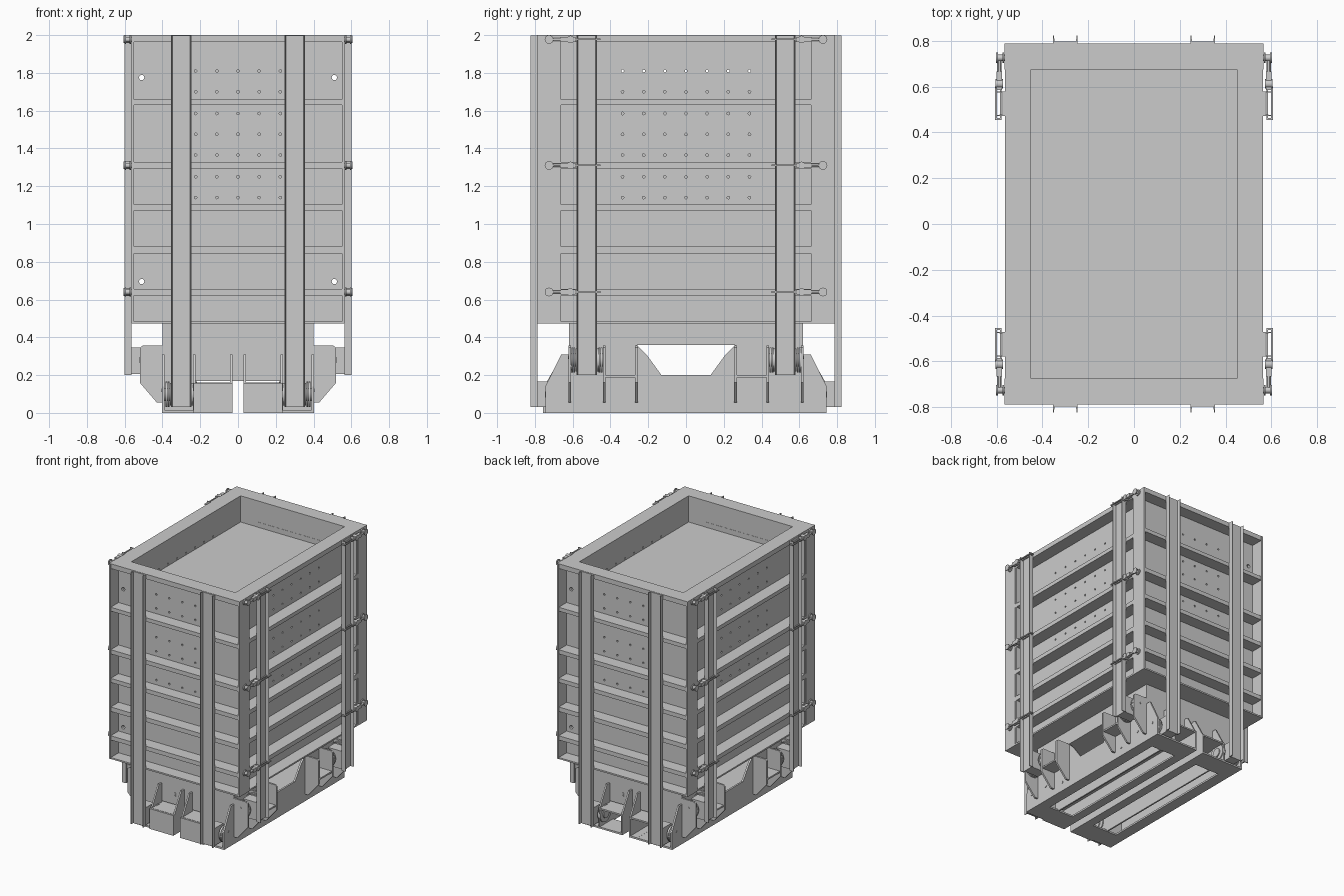
import bpy, bmesh
from math import pi
from mathutils import Matrix, Vector

if "Cube" in bpy.data.objects:
    bpy.data.objects.remove(bpy.data.objects["Cube"])

# ---------- helpers ----------
def prism(bm, pts, axis, a, b):
    """Extrude a 2D profile along an axis from a to b."""
    def put(p, t):
        return {'x': (t, p[0], p[1]), 'y': (p[0], t, p[1]), 'z': (p[0], p[1], t)}[axis]
    lo = [bm.verts.new(put(p, a)) for p in pts]
    hi = [bm.verts.new(put(p, b)) for p in pts]
    n = len(pts)
    bm.faces.new(lo)
    bm.faces.new(hi[::-1])
    for i in range(n):
        j = (i + 1) % n
        bm.faces.new((lo[i], hi[i], hi[j], lo[j]))

def box(bm, x0, x1, y0, y1, z0, z1):
    prism(bm, [(x0, y0), (x1, y0), (x1, y1), (x0, y1)], 'z', z0, z1)

def cyl(bm, axis, c, r, length, seg=20):
    rot = {'x': Matrix.Rotation(pi / 2, 4, 'Y'), 'y': Matrix.Rotation(pi / 2, 4, 'X'),
           'z': Matrix.Identity(4)}[axis]
    bmesh.ops.create_cone(bm, cap_ends=True, segments=seg, radius1=r, radius2=r,
                          depth=length, matrix=Matrix.Translation(Vector(c)) @ rot)

def finish(name, bm, mirror='', cutter=None, smooth=False):
    bmesh.ops.recalc_face_normals(bm, faces=bm.faces)
    me = bpy.data.meshes.new(name)
    bm.to_mesh(me)
    bm.free()
    ob = bpy.data.objects.new(name, me)
    bpy.context.collection.objects.link(ob)
    if cutter:
        m = ob.modifiers.new('holes', 'BOOLEAN')
        m.object, m.operation, m.solver = cutter, 'DIFFERENCE', 'EXACT'
        cut = bpy.data.meshes.new_from_object(
            ob.evaluated_get(bpy.context.evaluated_depsgraph_get()))
        ob.modifiers.clear()
        ob.data = cut
    if mirror:
        m = ob.modifiers.new('mirror', 'MIRROR')
        m.use_axis = ('x' in mirror, 'y' in mirror, False)
        m.use_mirror_merge = False
    if smooth:
        bpy.context.view_layer.objects.active = ob
        ob.select_set(True)
        bpy.ops.object.shade_smooth_by_angle()
        ob.select_set(False)
    return ob

# ---------- hole cutters ----------
ROWS = (1.81, 1.70, 1.585, 1.475, 1.365, 1.25, 1.14)
bolts = [(sx * 0.51, z) for sx in (-1, 1) for z in (1.775, 0.695)]
bm = bmesh.new()
for z in ROWS:
    for i in range(-2, 3):
        cyl(bm, 'y', (i * 0.112, -0.68, z), 0.007, 0.1, 10)
for x, z in bolts:
    cyl(bm, 'y', (x, -0.68, z), 0.014, 0.1, 16)
front_cut = finish('front_hole_cutter', bm)
bm = bmesh.new()
for z in ROWS:
    for i in range(-3, 4):
        cyl(bm, 'x', (0.46, i * 0.112, z), 0.007, 0.1, 10)
side_cut = finish('side_hole_cutter', bm)
for c in (front_cut, side_cut):
    c.hide_render = True

# ---------- mould walls ----------
RIBS = ((1.963, 2.0), (1.63, 1.66), (1.295, 1.328), (1.072, 1.104),
        (0.845, 0.88), (0.622, 0.655), (0.473, 0.485))
bm = bmesh.new()
box(bm, -0.56, 0.56, -0.69, -0.675, 0.478, 1.998)
finish('end_wall_plate', bm, 'y', front_cut)

bm = bmesh.new()
box(bm, 0.45, 0.465, -0.674, 0.674, 0.478, 1.998)
finish('side_wall_plate', bm, 'x', side_cut)

bm = bmesh.new()
box(bm, 0.466, 0.564, -0.674, -0.662, 0.478, 1.998)
finish('side_wall_edge', bm, 'xy', front_cut)

bm = bmesh.new()
for z0, z1 in RIBS:
    box(bm, -0.564, 0.564, -0.787, -0.675, z0, z1)
for s in (-1, 1):
    box(bm, s * 0.55, s * 0.565, -0.788, -0.675, 0.473, 2.0)
finish('end_wall_ribs', bm, 'y')

bm = bmesh.new()
for z0, z1 in RIBS:
    box(bm, 0.45, 0.564, -0.675, 0.675, z0, z1)
finish('side_wall_ribs', bm, 'x')

# ---------- cavity floor, inner core behind the holes, underside ----------
bm = bmesh.new()
box(bm, -0.455, 0.455, -0.68, 0.68, 1.775, 1.795)
box(bm, -0.375, 0.375, -0.557, 0.557, 1.78, 1.797)
box(bm, -0.332, 0.332, -0.55, 0.55, 1.785, 1.799)
finish('cavity_floor', bm)
bm = bmesh.new()
box(bm, -0.375, 0.375, -0.557, 0.557, 0.485, 1.778)
finish('inner_core', bm)
# blanking strip behind the top row of end-wall holes
bm = bmesh.new()
box(bm, -0.3, 0.3, -0.677, -0.6735, 1.785, 1.835)
finish('hole_liner', bm, 'y')
bm = bmesh.new()
box(bm, -0.46, 0.46, -0.685, 0.685, 0.475, 0.49)
finish('mould_bottom', bm)

# ---------- upright channels with outward flanges ----------
bm = bmesh.new()
prism(bm, [(0.246, -0.822), (0.25, -0.822), (0.254, -0.796), (0.346, -0.796), (0.35, -0.822),
           (0.354, -0.822), (0.354, -0.787), (0.246, -0.787)], 'z', 0.03, 1.998)
finish('end_uprights', bm, 'xy')
bm = bmesh.new()
prism(bm, [(0.6, -0.579), (0.6, -0.575), (0.573, -0.571), (0.573, -0.479), (0.6, -0.475),
           (0.6, -0.471), (0.564, -0.471), (0.564, -0.579)], 'z', 0.2, 1.998)
finish('side_uprights', bm, 'xy')

# ---------- hinge discs and pins at the feet of the uprights ----------
bm = bmesh.new()
for s in (-1, 1):
    for off, r in ((0.056, 0.06), (0.066, 0.067), (0.078, 0.067)):
        cyl(bm, 'x', (0.3 + s * off, -0.68, 0.098), r, 0.009, 28)
        cyl(bm, 'y', (0.455, -0.525 + s * off, 0.28), r, 0.009, 28)
cyl(bm, 'x', (0.3, -0.68, 0.098), 0.035, 0.18)
cyl(bm, 'y', (0.455, -0.525, 0.28), 0.035, 0.18)
finish('hinge_discs', bm, 'xy', smooth=True)
bm = bmesh.new()
box(bm, 0.257, 0.343, -0.79, -0.67, 0.03, 0.165)
box(bm, 0.44, 0.568, -0.568, -0.482, 0.205, 0.345)
finish('hinge_lugs', bm, 'xy')

# ---------- base: head frame ----------
bm = bmesh.new()
box(bm, -0.4, 0.4, -0.62, 0.62, 0.36, 0.476)
for s in (-1, 1):
    box(bm, -0.4, 0.4, s * 0.62, s * 0.606, 0.17, 0.36)
finish('base_head_frame', bm)

# ---------- base: long side plates ----------
half = [(0.745, 0.0), (0.745, 0.14), (0.66, 0.31), (0.62, 0.31), (0.62, 0.36),
        (0.26, 0.36), (0.21, 0.31), (0.13, 0.2)]
bm = bmesh.new()
prism(bm, half + [(-y, z) for y, z in reversed(half)], 'x', 0.388, 0.402)
finish('base_side_plates', bm, 'x')

# ---------- base: lower beams, each half an open-bottomed frame ----------
bm = bmesh.new()
for x in (0.03, 0.225):
    box(bm, x, x + 0.012, -0.745, 0.745, 0.0, 0.16)
box(bm, 0.03, 0.235, -0.745, 0.745, 0.148, 0.16)
box(bm, 0.235, 0.39, -0.62, 0.62, 0.148, 0.16)
for x0, x1 in ((0.03, 0.1), (0.315, 0.39)):
    box(bm, x0, x1, -0.745, 0.745, 0.0, 0.014)
for s in (-1, 1):
    box(bm, 0.03, 0.39, s * 0.58, s * 0.745, 0.0, 0.013)
    box(bm, 0.237, 0.39, s * 0.62, s * 0.606, 0.0, 0.2)
box(bm, 0.03, 0.235, -0.757, -0.745, 0.0, 0.158)   # closing plate, front only
finish('base_beams', bm, 'x')

# ---------- base: gussets and the shelves between them ----------
bm = bmesh.new()
for x in (0.03, 0.225):
    prism(bm, [(-0.615, 0.15), (-0.615, 0.31), (-0.655, 0.31), (-0.745, 0.15)],
          'x', x, x + 0.012)
finish('end_gussets', bm, 'xy')
bm = bmesh.new()
for y in (0.615, 0.432, 0.262):
    prism(bm, [(0.39, 0.055), (0.43, 0.055), (0.52, 0.16), (0.52, 0.345), (0.505, 0.356),
               (0.39, 0.356)], 'y', y - 0.007, y + 0.007)
box(bm, 0.395, 0.515, 0.262, 0.432, 0.188, 0.2)
finish('side_gussets', bm, 'xy')

# ---------- bolt heads on the base ----------
bm = bmesh.new()
for y, z in ((0.685, 0.12), (0.52, 0.12), (0.335, 0.07)):
    cyl(bm, 'x', (0.403, y, z), 0.01, 0.005, 12)
for z in (0.235, 0.255):
    cyl(bm, 'y', (0.11, 0.621, z), 0.009, 0.005, 12)
cyl(bm, 'y', (0.455, 0.622, 0.295), 0.009, 0.005, 12)
finish('base_bolts', bm, 'xy')

# ---------- corner clamps: eye, fork, threaded rod and handle ----------
bm = bmesh.new()
for z in (1.977, 1.31, 0.64):
    cyl(bm, 'x', (0.58, 0.725, z), 0.014, 0.036)
    cyl(bm, 'x', (0.571, 0.725, z), 0.023, 0.008)
    cyl(bm, 'x', (0.598, 0.725, z), 0.023, 0.008)
    cyl(bm, 'y', (0.588, 0.68, z), 0.009, 0.07, 12)
    prism(bm, [(0.577, z - 0.014), (0.601, z - 0.014), (0.601, z + 0.014), (0.577, z + 0.014)],
          'y', 0.585, 0.665)
    cyl(bm, 'x', (0.588, 0.612, z), 0.02, 0.034)
    for x in (0.582, 0.602):
        box(bm, x - 0.004, x + 0.004, 0.455, 0.6, z - 0.004, z + 0.004)
    box(bm, 0.578, 0.606, 0.453, 0.463, z - 0.004, z + 0.004)
finish('corner_clamps', bm, 'xy', smooth=True)

for c in (front_cut, side_cut):
    bpy.data.objects.remove(c)
